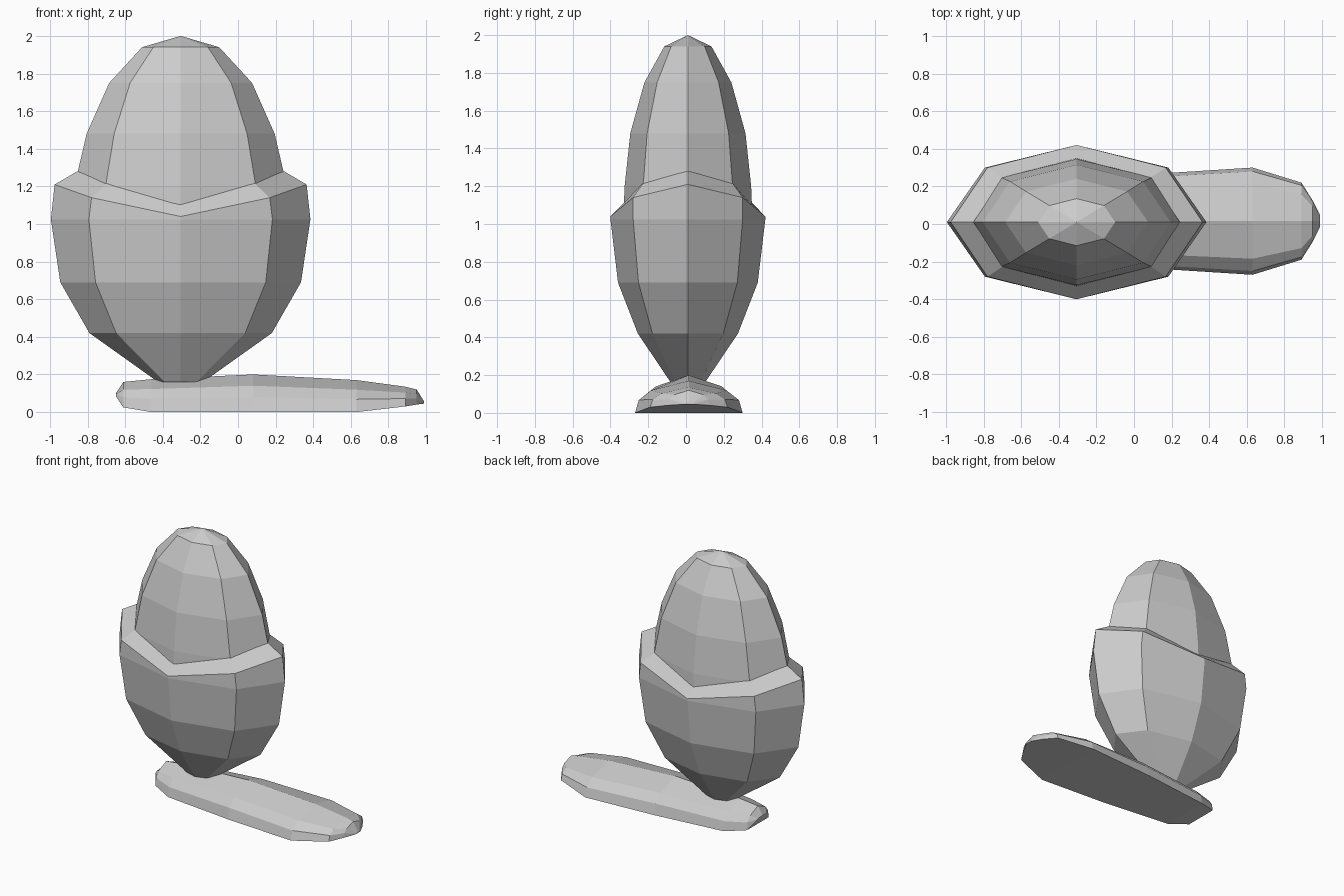
import bpy
import bmesh
from math import sin, cos, pi

if "Cube" in bpy.data.objects:
    bpy.data.objects.remove(bpy.data.objects["Cube"], do_unlink=True)

grey = bpy.data.materials.new("light grey")
grey.use_nodes = True
colour = (0.6, 0.6, 0.6, 1)
grey.diffuse_color = colour
grey.node_tree.nodes["Principled BSDF"].inputs["Base Color"].default_value = colour

SIDES = 8
CENTRE = (-0.305, 0.01)


def loft(name, rings):
    """Join closed rings of equal length with flat faces and cap both ends."""
    bm = bmesh.new()
    loops = [[bm.verts.new(p) for p in ring] for ring in rings]
    for a, b in zip(loops, loops[1:]):
        n = len(a)
        for i in range(n):
            j = (i + 1) % n
            bm.faces.new((a[i], a[j], b[j], b[i]))
    bm.faces.new(loops[0])
    bm.faces.new(loops[-1])
    bmesh.ops.remove_doubles(bm, verts=bm.verts, dist=0.001)
    bmesh.ops.recalc_face_normals(bm, faces=bm.faces)
    mesh = bpy.data.meshes.new(name)
    bm.to_mesh(mesh)
    bm.free()
    mesh.materials.append(grey)
    obj = bpy.data.objects.new(name, mesh)
    bpy.context.collection.objects.link(obj)
    return obj


def oval(rx, ry, heights):
    """Eight-sided oval; heights at the sides, the diagonals and the front/back."""
    ring = []
    for i in range(SIDES):
        a = 2 * pi * i / SIDES
        z = heights[(0, 1, 2, 1)[i % 4]]
        ring.append((CENTRE[0] + rx * cos(a), CENTRE[1] + ry * sin(a), z))
    return ring


def level(rx, ry, z):
    return oval(rx, ry, (z, z, z))


# Egg-shaped upper body
egg = [(0.40, 0.22, 0.6), (0.57, 0.345, 0.95), (0.565, 0.335, 1.2), (0.5, 0.305, 1.48),
       (0.38, 0.23, 1.75), (0.205, 0.125, 1.94), (0, 0, 2.0)]
loft("egg", [level(*r) for r in egg])

# Cup around the egg, its rim dipping at the front and back
cup = [(0.12, 0.09, 0.16), (0.485, 0.265, 0.42), (0.64, 0.37, 0.69), (0.69, 0.41, 1.025)]
rim = [oval(0.67, 0.41, (1.21, 1.14, 1.04)), oval(0.55, 0.33, (1.28, 1.22, 1.11)),
       level(0.5, 0.29, 1.0)]
loft("cup", [level(*r) for r in cup] + rim)


# Long foot: x, half width, underside height, top height
def arch(x, w, low, top):
    h = top - low
    half = [(1, 0), (0.93, 0.4), (0.7, 0.7)]
    pts = half + [(0, 1)] + [(-y, z) for y, z in reversed(half)]
    return [(x, 0.015 + w * y, low + h * z) for y, z in pts]


foot = [(-0.65, 0.07, 0.085, 0.1), (-0.61, 0.13, 0.025, 0.16), (-0.46, 0.19, 0, 0.175),
        (0.08, 0.25, 0, 0.2), (0.63, 0.285, 0, 0.17), (0.89, 0.205, 0.03, 0.135),
        (0.95, 0.11, 0.04, 0.12), (0.99, 0.03, 0.045, 0.055)]
loft("foot", [arch(*s) for s in foot])
